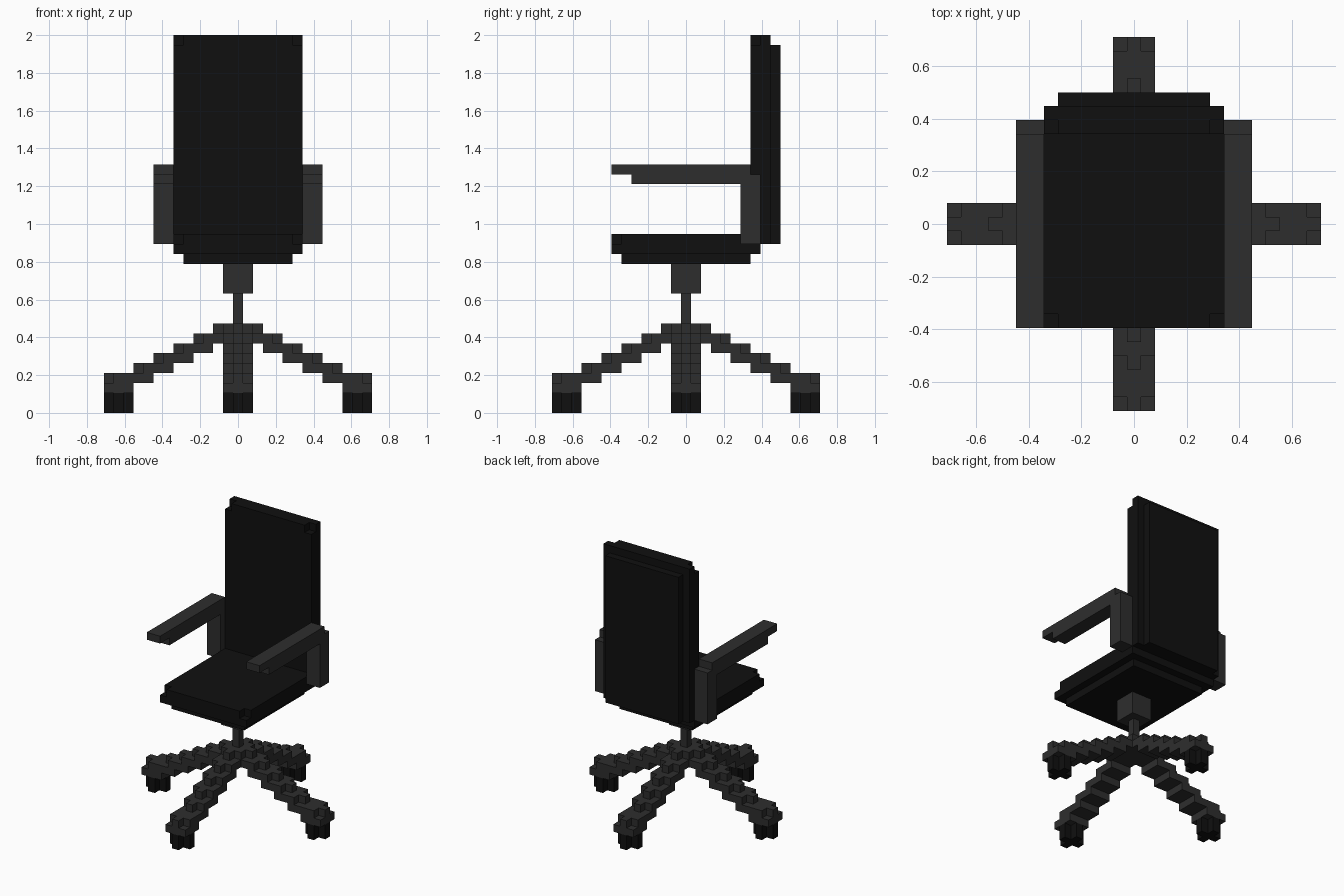
import bpy, bmesh
from mathutils import Vector

if "Cube" in bpy.data.objects:
    bpy.data.objects.remove(bpy.data.objects["Cube"])

V = 2 / 38  # size of one block


def material(name, value):
    m = bpy.data.materials.new(name)
    m.diffuse_color = (value, value, value, 1)
    m.use_nodes = True
    m.node_tree.nodes["Principled BSDF"].inputs["Base Color"].default_value = m.diffuse_color
    return m


BLACK = material("black", 0.005)
GREY = material("dark_grey", 0.027)


def block(x0, x1, y0, y1, z0, z1):
    """All cells in an inclusive range; x and y cells are centred on integers."""
    return {(x, y, z) for x in range(x0, x1 + 1)
            for y in range(y0, y1 + 1) for z in range(z0, z1 + 1)}


def part(name, cells, mat):
    """Skin a set of cells with its outer faces and merge the flat areas."""
    bm = bmesh.new()
    verts = {}

    def vert(p):
        key = tuple(round(c * 2) for c in p)
        if key not in verts:
            verts[key] = bm.verts.new(Vector(p) * V)
        return verts[key]

    for c in sorted(cells):
        centre = Vector((c[0], c[1], c[2] + 0.5))
        for axis in range(3):
            for s in (-1, 1):
                n = [0, 0, 0]
                n[axis] = s
                if (c[0] + n[0], c[1] + n[1], c[2] + n[2]) in cells:
                    continue
                u, w = Vector(), Vector()
                u[(axis + 1) % 3] = 0.5
                w[(axis + 2) % 3] = 0.5 * s
                mid = centre + Vector(n) / 2
                bm.faces.new([vert(mid - u - w), vert(mid + u - w),
                              vert(mid + u + w), vert(mid - u + w)])
    bmesh.ops.dissolve_limit(bm, angle_limit=0.01, verts=bm.verts[:], edges=bm.edges[:])
    me = bpy.data.meshes.new(name)
    bm.to_mesh(me)
    bm.free()
    me.materials.append(mat)
    ob = bpy.data.objects.new(name, me)
    bpy.context.collection.objects.link(ob)
    return ob


def turn(cells, quarter):
    """Rotate cells about z by quarter turns."""
    for _ in range(quarter):
        cells = {(-y, x, z) for x, y, z in cells}
    return cells


# Seat cushion: inset underside, full middle, clipped top corners
seat = block(-5, 5, -6, 6, 15, 15) | block(-6, 6, -7, 7, 16, 17)
seat -= {(x, y, 17) for x in (-6, 6) for y in (-7, 7)}
part("seat", seat, BLACK)

# Backrest: clipped front top corners, full middle, inset rear panel
back = block(-6, 6, 7, 8, 17, 37) | block(-5, 5, 9, 9, 17, 36)
back -= {(-6, 7, 37), (6, 7, 37)}
part("backrest", back, BLACK)

# Armrests
for side, x0 in (("left", -8), ("right", 7)):
    arm = (block(x0, x0 + 1, 6, 7, 17, 23) | block(x0, x0 + 1, -5, 6, 23, 23)
           | block(x0, x0 + 1, -7, 6, 24, 24))
    part(side + "_armrest", arm, GREY)

# Column under the seat
part("seat_mount", block(-1, 1, -1, 1, 12, 14), GREY)
part("gas_column", block(0, 0, 0, 0, 9, 11), GREY)

# One stepped leg along +x, its sides one block behind the centre ridge
leg = set()
for k in range(5):
    x, z = 2 * k + 1, 7 - k
    leg |= block(x, x + 1, -1, 1, z, z) | block(x, x, -1, 1, z + 1, z + 1)
    leg |= block(x + 1, x + 1, 0, 0, z + 1, z + 1)
leg |= block(11, 13, -1, 1, 2, 2) | block(11, 12, -1, 1, 3, 3) | {(13, 0, 3)}

# Star base and casters
base = block(-1, 1, -1, 1, 7, 8)
wheel = block(11, 13, 0, 0, 0, 1) | block(12, 12, -1, 1, 0, 1)
for i, side in enumerate(("right", "back", "left", "front")):
    base |= turn(leg, i)
    part(side + "_caster", turn(wheel, i), BLACK)
part("star_base", base, GREY)
